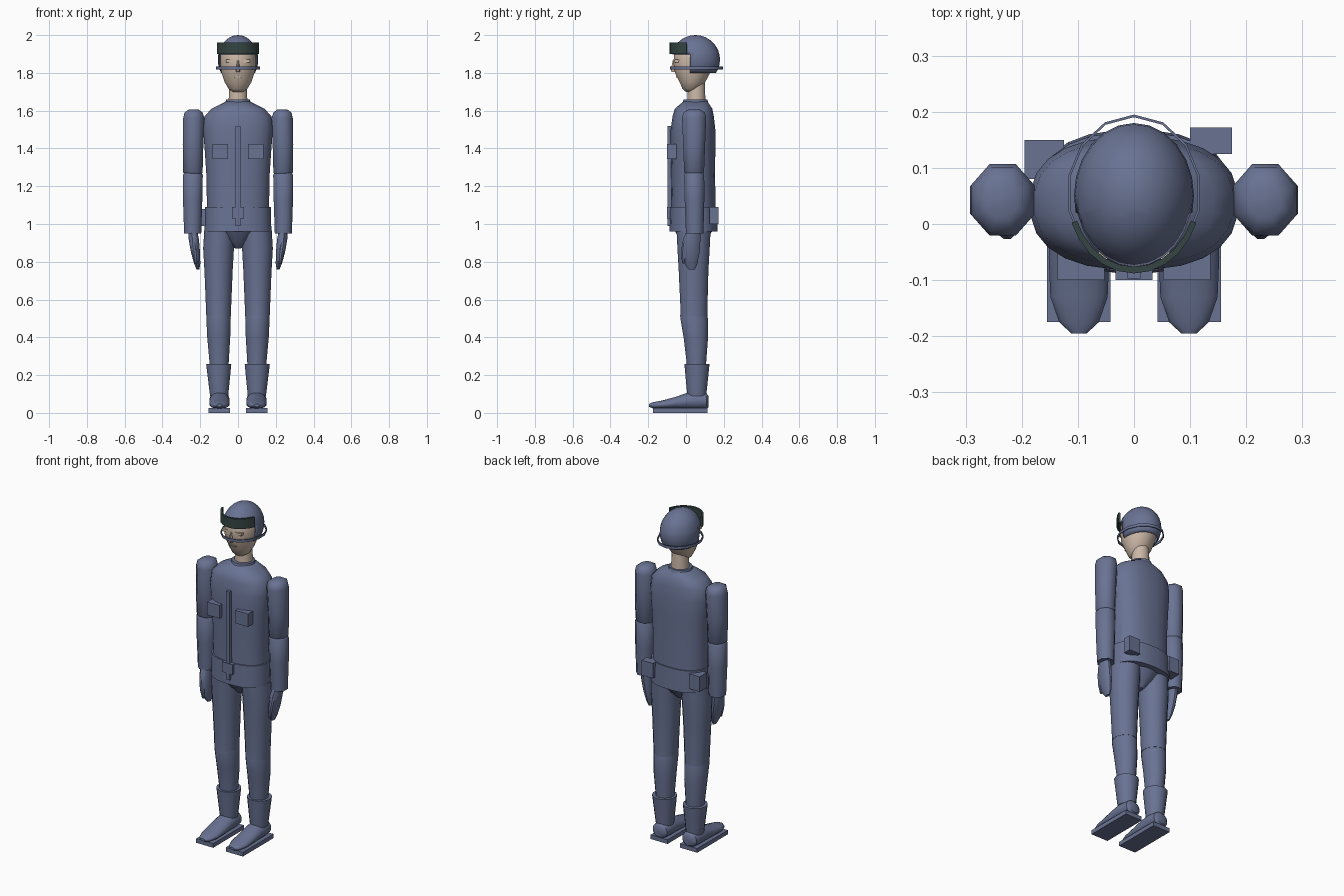
import bpy, bmesh, math
from mathutils import Vector


def material(name, rgb):
    m = bpy.data.materials.new(name)
    m.diffuse_color = (*rgb, 1)
    return m


BLUE = material("blue_cloth", (0.14, 0.17, 0.29))
SKIN = material("skin", (0.60, 0.48, 0.39))
DARK = material("dark_visor", (0.035, 0.06, 0.055))


def finish(name, bm, mat, angle=40):
    bmesh.ops.recalc_face_normals(bm, faces=bm.faces)
    me = bpy.data.meshes.new(name)
    bm.to_mesh(me)
    bm.free()
    ob = bpy.data.objects.new(name, me)
    bpy.context.collection.objects.link(ob)
    me.materials.append(mat)
    bpy.ops.object.select_all(action='DESELECT')
    ob.select_set(True)
    bpy.context.view_layer.objects.active = ob
    bpy.ops.object.shade_smooth_by_angle(angle=math.radians(angle))
    return ob


def loft(name, rings, mat=BLUE, n=16, power=2, axis='z', angle=40):
    """Skin of oval rings (x, y, z, half width, half depth) stacked along z or y."""
    bm = bmesh.new()
    loops = []
    for x, y, z, a, b in rings:
        loop = []
        for i in range(n):
            t = 2 * math.pi * (i + 0.5) / n
            c, s = math.cos(t), math.sin(t)
            u = a * math.copysign(abs(c) ** (2 / power), c)
            v = b * math.copysign(abs(s) ** (2 / power), s)
            loop.append(bm.verts.new((x + u, y + v, z) if axis == 'z' else (x + u, y, z + v)))
        loops.append(loop)
    for p, q in zip(loops, loops[1:]):
        for i in range(n):
            j = (i + 1) % n
            bm.faces.new((p[i], p[j], q[j], q[i]))
    bm.faces.new(loops[0])
    bm.faces.new(loops[-1])
    return finish(name, bm, mat, angle)


def box(name, x, y, z, mat=BLUE):
    bm = bmesh.new()
    bmesh.ops.create_cube(bm, size=1)
    for v in bm.verts:
        v.co = Vector([(r[0] + r[1]) / 2 + c * (r[1] - r[0]) for r, c in zip((x, y, z), v.co)])
    return finish(name, bm, mat)


def band(name, a0, a1, n, rx, ry, cy, z0, z1, thick, mat):
    """Thin curved strip around the head."""
    bm = bmesh.new()
    cols = []
    for i in range(n + 1):
        t = math.radians(a0 + (a1 - a0) * i / n)
        x, y = rx * math.cos(t), cy + ry * math.sin(t)
        k = 1 - thick / rx
        xi, yi = k * rx * math.cos(t), cy + k * ry * math.sin(t)
        cols.append([bm.verts.new(p) for p in ((x, y, z0), (x, y, z1), (xi, yi, z1), (xi, yi, z0))])
    for p, q in zip(cols, cols[1:]):
        for i in range(4):
            j = (i + 1) % 4
            bm.faces.new((p[i], p[j], q[j], q[i]))
    if a1 - a0 < 360:
        bm.faces.new(cols[0])
        bm.faces.new(cols[-1])
    bmesh.ops.remove_doubles(bm, verts=bm.verts, dist=1e-5)
    return finish(name, bm, mat)


# torso, belt, pelvis and collar
loft("torso", [(0, .04, .97, .165, .118), (0, .04, 1.1, .166, .117), (0, .038, 1.25, .168, .117),
               (0, .037, 1.4, .178, .119), (0, .037, 1.5, .186, .119), (0, .038, 1.57, .178, .110),
               (0, .04, 1.61, .142, .100), (0, .045, 1.63, .10, .082), (0, .05, 1.65, .06, .062)],
     n=24, power=2.4)
loft("belt", [(0, .04, .96, .178, .128), (0, .04, 1.09, .175, .124)], n=24, power=2.4)
loft("pelvis", [(0, .04, .87, .015, .03), (0, .04, .91, .065, .07), (0, .04, .97, .13, .105)])
loft("collar", [(0, .05, 1.615, .076, .078), (0, .05, 1.64, .069, .070), (0, .05, 1.658, .064, .064)])

# front and belt fittings
box("zip_strip", (-.012, .012), (-.097, -.07), (.99, 1.52))
box("buckle", (-.033, .033), (-.1, -.07), (1.03, 1.09))
box("right_pouch", (.1, .175), (.125, .172), (1.0, 1.09))
box("left_pouch", (-.195, -.125), (.08, .15), (.99, 1.08))

# head, neck and face
loft("neck", [(0, .055, 1.62, .052, .05), (0, .055, 1.76, .046, .045)], SKIN)
loft("head", [(0, .025, 1.70, .028, .026), (0, .027, 1.715, .050, .046), (0, .034, 1.75, .071, .068),
              (0, .035, 1.80, .088, .094), (0, .04, 1.85, .095, .107), (0, .045, 1.91, .094, .110),
              (0, .05, 1.95, .075, .09), (0, .05, 1.975, .04, .05)], SKIN, n=20)
loft("nose", [(0, -.062, 1.805, .010, .015), (0, -.066, 1.815, .011, .015), (0, -.062, 1.865, .005, .009)], SKIN, n=8)
box("mouth", (-.022, .022), (-.053, -.03), (1.775, 1.781), SKIN)
for side, s in (("left", -1), ("right", 1)):
    box(side + "_eye", sorted((s * .027, s * .063)), (-.062, -.03), (1.855, 1.87), SKIN)

# helmet: dome cut open around the face
bm = bmesh.new()
bmesh.ops.create_uvsphere(bm, u_segments=24, v_segments=16, radius=1)
for v in bm.verts:
    v.co = Vector((v.co.x * .107, .05 + v.co.y * .13, 1.87 + v.co.z * .13))
for co, no in (((0, 0, 1.8), (0, 0, 1)), ((0, 0, 1.9), (0, 0, 1)), ((0, .02, 0), (0, 1, 0))):
    bmesh.ops.bisect_plane(bm, geom=bm.verts[:] + bm.edges[:] + bm.faces[:], plane_co=co, plane_no=no)
cut = [f for f in bm.faces if f.calc_center_median().z < (1.9 if f.calc_center_median().y < .02 else 1.8)]
bmesh.ops.delete(bm, geom=cut, context='FACES')
helmet = finish("helmet", bm, BLUE)
mod = helmet.modifiers.new("thickness", 'SOLIDIFY')
mod.thickness = .006
mod.offset = -1

band("helmet_ring", 90, 450, 14, .12, .14, .055, 1.818, 1.834, .004, BLUE)
band("visor", 201, 339, 10, .119, .14, .052, 1.9, 1.96, .010, DARK)

# paired parts
for side, s in (("left", -1), ("right", 1)):
    box(side + "_chest_pocket", sorted((s * .053, s * .136)), (-.1, -.05), (1.345, 1.423))

    # arm
    loft(side + "_upper_arm", [(s * .235, .043, 1.255, .042, .044), (s * .239, .043, 1.275, .056, .057),
                               (s * .238, .043, 1.42, .059, .063), (s * .234, .043, 1.56, .061, .069),
                               (s * .235, .043, 1.59, .052, .062), (s * .235, .043, 1.605, .030, .036)], n=8, angle=60)
    loft(side + "_forearm", [(s * .24, .046, .95, .049, .050), (s * .24, .045, 1.12, .055, .056),
                             (s * .239, .043, 1.26, .057, .058), (s * .238, .043, 1.28, .044, .046)], n=8, angle=60)

    # mitten hand and thumb
    loft(side + "_hand", [(s * .212, .03, .76, .008, .018), (s * .216, .026, .79, .017, .036),
                          (s * .225, .025, .85, .025, .049), (s * .234, .03, .92, .028, .048),
                          (s * .24, .04, .965, .025, .036)], n=12)
    loft(side + "_thumb", [(s * .222, -.012, .79, .008, .008), (s * .226, -.014, .84, .015, .014),
                           (s * .235, -.006, .9, .015, .015), (s * .238, .01, .94, .010, .012)], n=8)

    # leg
    loft(side + "_thigh", [(s * .103, .042, .51, .066, .074), (s * .103, .042, .56, .068, .073),
                           (s * .103, .04, .75, .076, .080), (s * .103, .04, .87, .083, .087),
                           (s * .098, .04, .97, .082, .092)])
    loft(side + "_shin", [(s * .1, .056, .1, .045, .046), (s * .1, .055, .27, .052, .053),
                          (s * .102, .052, .40, .062, .066), (s * .103, .043, .50, .066, .074),
                          (s * .103, .042, .525, .062, .069)])

    # boot with flared cuff, foot and sole
    loft(side + "_boot_cuff", [(s * .1, .057, .09, .049, .051), (s * .102, .058, .26, .068, .068)])
    loft(side + "_foot", [(s * .098, .12, .06, .032, .03), (s * .098, .108, .062, .048, .043),
                          (s * .098, .06, .065, .055, .050), (s * .098, .01, .062, .054, .046),
                          (s * .098, -.06, .052, .055, .032), (s * .098, -.13, .043, .052, .022),
                          (s * .098, -.175, .040, .036, .017), (s * .098, -.195, .040, .014, .008)],
         axis='y')
    box(side + "_sole", sorted((s * .042, s * .155)), (-.175, .115), (0, .025))
